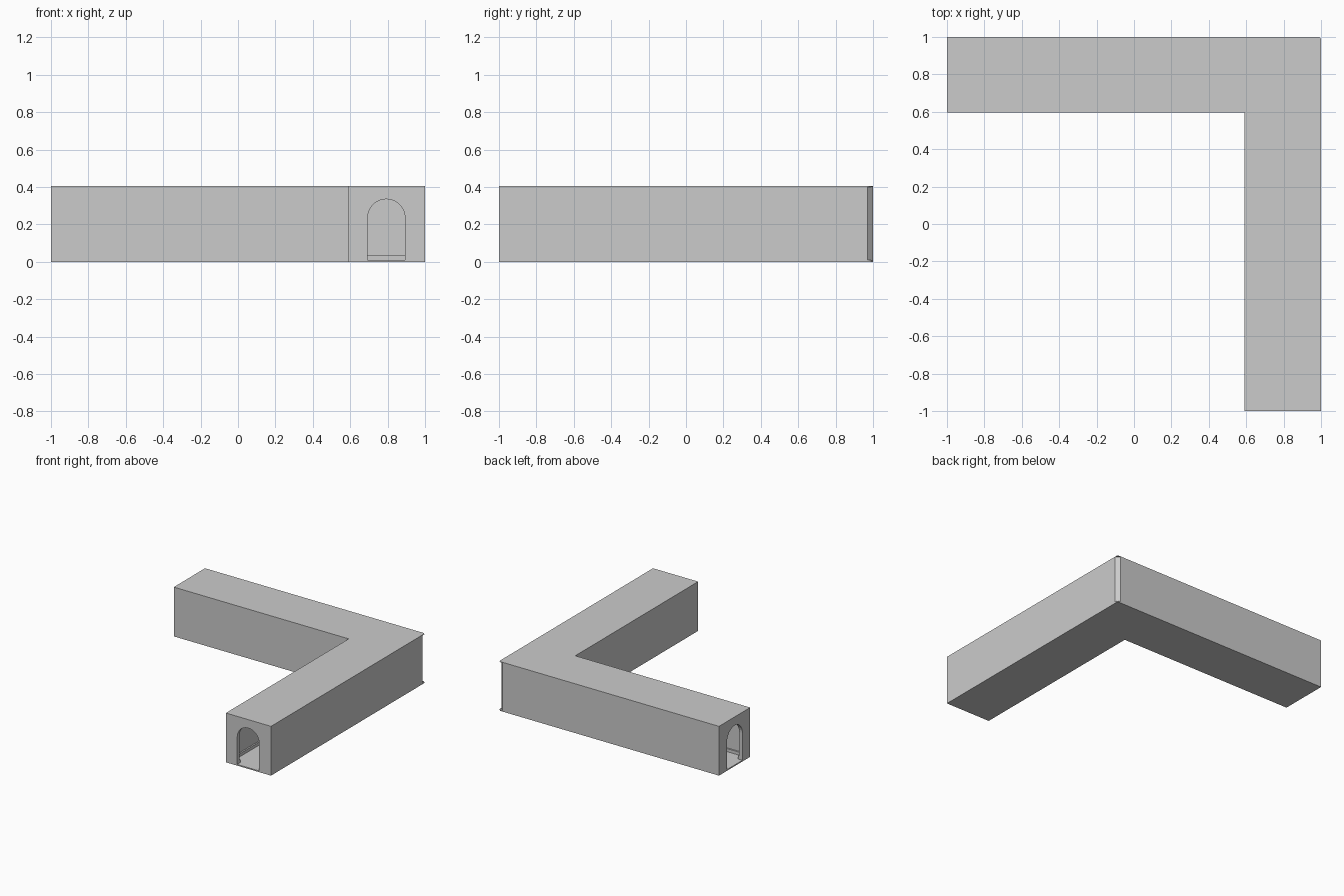
import bpy, bmesh, math
from mathutils import Vector

if "Cube" in bpy.data.objects:
    bpy.data.objects.remove(bpy.data.objects["Cube"])

IN_X, IN_Y = 0.59, 0.595     # inner faces of the two arms
WALL = 0.03


def prism(name, base, offset):
    """Extrude a closed 3D outline along an offset vector."""
    bm = bmesh.new()
    face = bm.faces.new([bm.verts.new(p) for p in base])
    res = bmesh.ops.extrude_face_region(bm, geom=[face])
    verts = [g for g in res["geom"] if isinstance(g, bmesh.types.BMVert)]
    bmesh.ops.translate(bm, verts=verts, vec=Vector(offset))
    bmesh.ops.recalc_face_normals(bm, faces=bm.faces)
    mesh = bpy.data.meshes.new(name)
    bm.to_mesh(mesh)
    bm.free()
    obj = bpy.data.objects.new(name, mesh)
    bpy.context.collection.objects.link(obj)
    return obj


def l_prism(name, inset, z0, z1, chamfer=0.0):
    """L-shaped plan, shrunk by inset, with an optional cut outer corner."""
    o, ix, iy = 1 - inset, IN_X + inset, IN_Y + inset
    pts = [(-o, iy), (ix, iy), (ix, -o), (o, -o)]
    pts += [(o, o - chamfer), (o - chamfer, o)] if chamfer else [(o, o)]
    pts += [(-o, o)]
    return prism(name, [(x, y, z0) for x, y in pts], (0, 0, z1 - z0))


def arch(r, spring, bottom, centre, steps=16):
    """Round-topped doorway outline as (across, up) points."""
    pts = [(centre - r, bottom), (centre + r, bottom)]
    for i in range(steps + 1):
        a = math.pi * i / steps
        pts.append((centre + r * math.cos(a), spring + r * math.sin(a)))
    return pts


def cut(obj, cutters):
    for c in cutters:
        mod = obj.modifiers.new("cut", 'BOOLEAN')
        mod.operation = 'DIFFERENCE'
        mod.solver = 'EXACT'
        mod.object = c
        bpy.context.view_layer.objects.active = obj
        bpy.ops.object.modifier_apply(modifier=mod.name)
        bpy.data.objects.remove(c)


def door_cutters():
    front = [(u, -1.1, z) for u, z in arch(0.1, 0.235, -0.05, 0.793)]
    left = [(-1.1, u, z) for u, z in arch(0.1, 0.235, -0.05, 0.796)]
    return [prism("front_door_cutter", front, (0, 0.2, 0)),
            prism("left_door_cutter", left, (0.2, 0, 0))]


# Floor and roof slabs, nearly square at the outer corner
l_prism("floor", 0.0, 0.0, 0.01, 0.01)
l_prism("roof", 0.0, 0.40, 0.405, 0.01)

# Hollow corridor walls with an arched doorway at each end
walls = l_prism("walls", 0.0, 0.01, 0.40, WALL)
cut(walls, [l_prism("room_cutter", WALL, -0.1, 0.5)] + door_cutters())

# Skirting board around the inside, open at the doorways
skirting = l_prism("skirting", WALL, 0.01, 0.035)
cut(skirting, [l_prism("skirting_cutter", WALL + 0.012, -0.1, 0.5)] + door_cutters())
